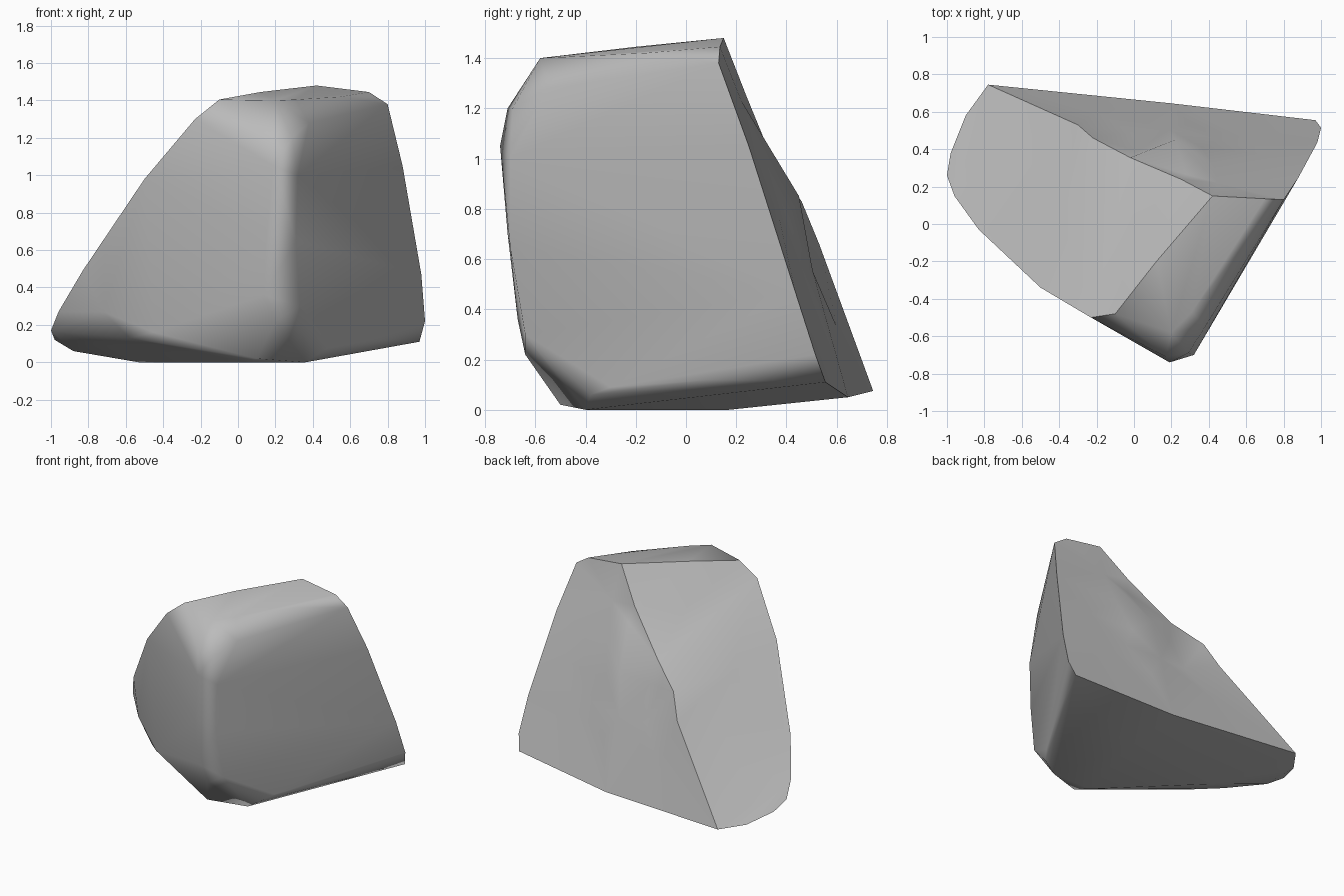
import bpy, bmesh
from mathutils import Vector
from mathutils.geometry import delaunay_2d_cdt

cube = bpy.data.objects.get("Cube")
if cube:
    bpy.data.objects.remove(cube, do_unlink=True)

# Rim around the two broken faces: the back and the sloping left
peak, foot = (.42, .15, 1.48), (-.78, .745, .075)
kink = (.20, .645, .05)
rim_points = [
    peak, foot, kink,
    (.97, .555, .11), (1.0, .515, .22), (.98, .435, .47),
    (.92, .33, .8), (.88, .25, 1.05), (.80, .13, 1.38), (.70, .135, 1.445),
    (.12, -.20, 1.445), (-.10, -.48, 1.405), (-.23, -.50, 1.3),
    (-.50, -.34, .98), (-.83, -.03, .49), (-.96, .15, .27),
    (-1.0, .26, .17), (-.98, .38, .12), (-.90, .58, .08),
]

# Rounded front corner, front of the top, bevels of the right face
front_points = [
    (.20, -.58, 1.40), (.31, -.47, 1.405), (.55, -.16, 1.42),
    (.38, -.55, 1.28), (.62, -.16, 1.33),
    (.17, -.71, 1.2), (.29, -.69, 1.2),
    (.19, -.74, 1.05), (.32, -.70, 1.0), (.15, -.71, .7), (.31, -.70, .65),
    (.14, -.67, .36), (.33, -.64, .3), (.20, -.64, .22),
    (.51, -.30, .09), (.74, .10, .12),
]

# Underside and the undercut of the front left
base_points = [
    (.10, -.50, .02), (.36, -.40, 0), (.05, -.40, 0), (.45, -.38, .06),
    (-.88, .33, .06), (-.74, .05, .10), (-.72, -.13, .27),
    (-.58, -.18, .13), (-.45, -.31, .16), (-.53, .17, 0), (.20, .17, 0),
]

# Crease between the broken faces, and the ridge down the back
crease = [peak, (.25, .24, 1.25), (-.02, .355, .97), (-.22, .46, .83),
          (-.30, .53, .66), foot]
ridge = [(.45, .22, 1.23), (.22, .45, .85), (.19, .505, .55), kink]

# Folds beside the ridge, and the swell of the left slope
folds = [
    (.28, .265, 1.13), (.02, .39, .8), (-.02, .49, .56), (-.20, .60, .33),
    (.42, .32, .98), (.36, .41, .75), (.70, .37, .77), (.45, .455, .58),
    (.30, .535, .38), (.60, .46, .5),
    (-.40, .05, .86), (-.62, .45, .395), (0, 0, 1.205),
]

# Convex stone body
bm = bmesh.new()
rim = {p: bm.verts.new(p) for p in rim_points}
for p in front_points + base_points:
    bm.verts.new(p)
hull = bmesh.ops.convex_hull(bm, input=bm.verts[:])
spare = {v for v in hull["geom_interior"] + hull["geom_unused"]
         if isinstance(v, bmesh.types.BMVert)}
rim = {p: v for p, v in rim.items() if v not in spare}
bmesh.ops.delete(bm, geom=list(spare), context='VERTS')

# Open the broken faces
bm.normal_update()
rim_verts = set(rim.values())
broken = [f for f in bm.faces
          if f.normal.y > .25 and all(v in rim_verts for v in f.verts)]
bmesh.ops.delete(bm, geom=broken, context='FACES')

# Refill them with the creased, folded surface
border = [e for e in bm.edges if len(e.link_faces) == 1]
verts = list({v for e in border for v in e.verts})
index = {v: i for i, v in enumerate(verts)}
links = [(index[e.verts[0]], index[e.verts[1]]) for e in border]
spot = {p: index[v] for p, v in rim.items() if v in index}
for p in crease + ridge + folds:
    if p not in spot:
        spot[p] = len(verts)
        verts.append(bm.verts.new(p))
for chain in (crease, ridge):
    links += [(spot[a], spot[b]) for a, b in zip(chain, chain[1:])]
flat = [Vector((v.co.x, v.co.z)) for v in verts]
result = delaunay_2d_cdt(flat, links, [], 1, 1e-5)
for face in result[2]:
    corners = [verts[result[3][i][0]] for i in face if result[3][i]]
    if len(set(corners)) == 3:
        bm.faces.new(corners)
bmesh.ops.recalc_face_normals(bm, faces=bm.faces[:])

# Crisp break lines
for e in border:
    e.smooth = False
for a, b in zip(crease, crease[1:]):
    edge = bm.edges.get((verts[spot[a]], verts[spot[b]]))
    if edge:
        edge.smooth = False

mesh = bpy.data.meshes.new("boulder")
bm.to_mesh(mesh)
bm.free()
boulder = bpy.data.objects.new("boulder", mesh)
bpy.context.collection.objects.link(boulder)

# Grey stone
stone = bpy.data.materials.new("grey_stone")
stone.use_nodes = True
colour = (.5, .5, .5, 1)
stone.diffuse_color = colour
stone.node_tree.nodes["Principled BSDF"].inputs["Base Color"].default_value = colour
mesh.materials.append(stone)

# Soft worn edges elsewhere
bpy.ops.object.select_all(action='DESELECT')
boulder.select_set(True)
bpy.context.view_layer.objects.active = boulder
bpy.ops.object.shade_smooth_by_angle(angle=.9)
soften = boulder.modifiers.new("soft_shading", 'WEIGHTED_NORMAL')
soften.keep_sharp = True
